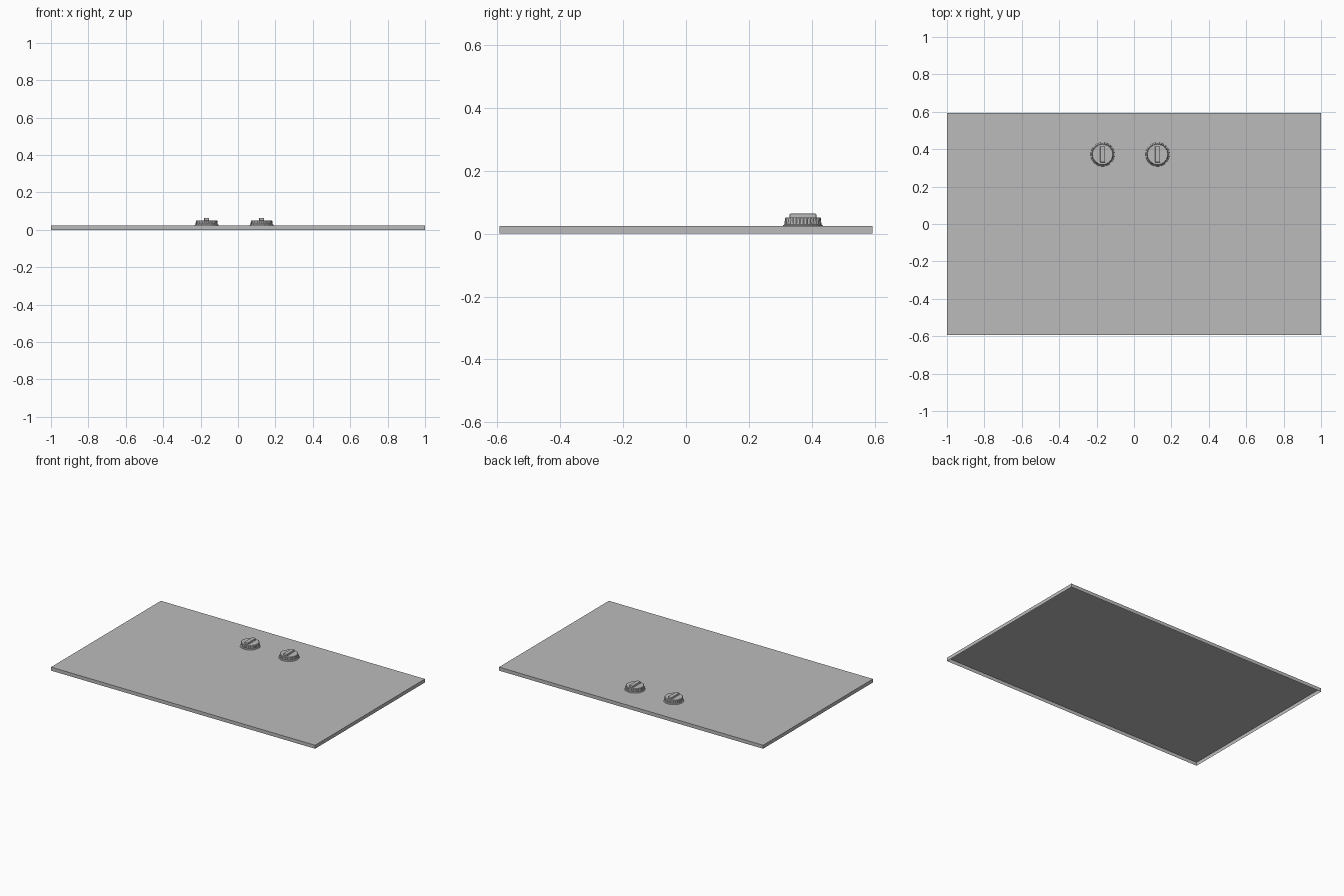
import bpy, bmesh, math

if "Cube" in bpy.data.objects:
    bpy.data.objects.remove(bpy.data.objects["Cube"])

grey = bpy.data.materials.new("mid_grey")
grey.use_nodes = True
colour = (0.5, 0.5, 0.5, 1)
grey.diffuse_color = colour
grey.node_tree.nodes["Principled BSDF"].inputs["Base Color"].default_value = colour

PLATE_TOP = 0.024
KNOB_Y = 0.372


def finish(name, bm, location=(0, 0, 0)):
    bmesh.ops.recalc_face_normals(bm, faces=bm.faces)
    mesh = bpy.data.meshes.new(name)
    bm.to_mesh(mesh)
    bm.free()
    mesh.materials.append(grey)
    obj = bpy.data.objects.new(name, mesh)
    obj.location = location
    bpy.context.collection.objects.link(obj)
    return obj


def box(size, z_min):
    bm = bmesh.new()
    bmesh.ops.create_cube(bm, size=1)
    bmesh.ops.scale(bm, vec=size, verts=bm.verts)
    bmesh.ops.translate(bm, vec=(0, 0, z_min + size[2] / 2), verts=bm.verts)
    return bm


def lathe(profile, segments, groove=0):
    """Stack of rings from (radius, height) points, capped on top; groove pulls in alternate pairs of points."""
    bm = bmesh.new()
    rings = []
    for radius, z in profile:
        ring = []
        for i in range(segments):
            r = radius - (groove if i % 4 > 1 else 0)
            a = math.tau * i / segments
            ring.append(bm.verts.new((r * math.cos(a), r * math.sin(a), z)))
        rings.append(ring)
    for low, high in zip(rings, rings[1:]):
        for i in range(segments):
            j = (i + 1) % segments
            bm.faces.new((low[i], low[j], high[j], high[i]))
    bm.faces.new(rings[-1])
    return bm


# Thin panel, open underneath like a folded sheet
panel = box((2, 1.188, PLATE_TOP), 0)
bottom = [f for f in panel.faces if f.calc_center_median().z < 0.001]
bmesh.ops.delete(panel, geom=bottom, context='FACES_ONLY')
finish("panel", panel)

# Two rotary knobs: flared skirt, knurled body and grip ridge
for side, x in (("right", -0.168), ("left", 0.126)):
    place = (x, KNOB_Y, PLATE_TOP)
    finish(side + "_knob_skirt", lathe([(0.064, 0), (0.063, 0.003), (0.058, 0.006)], 64), place)
    finish(side + "_knob_body", lathe([(0.059, 0.004), (0.057, 0.025), (0.055, 0.027)], 128, 0.002), place)
    ridge = finish(side + "_knob_ridge", box((0.027, 0.086, 0.016), 0.024), place)
    bevel = ridge.modifiers.new("soft_edges", 'BEVEL')
    bevel.width = 0.004
    bevel.segments = 2
